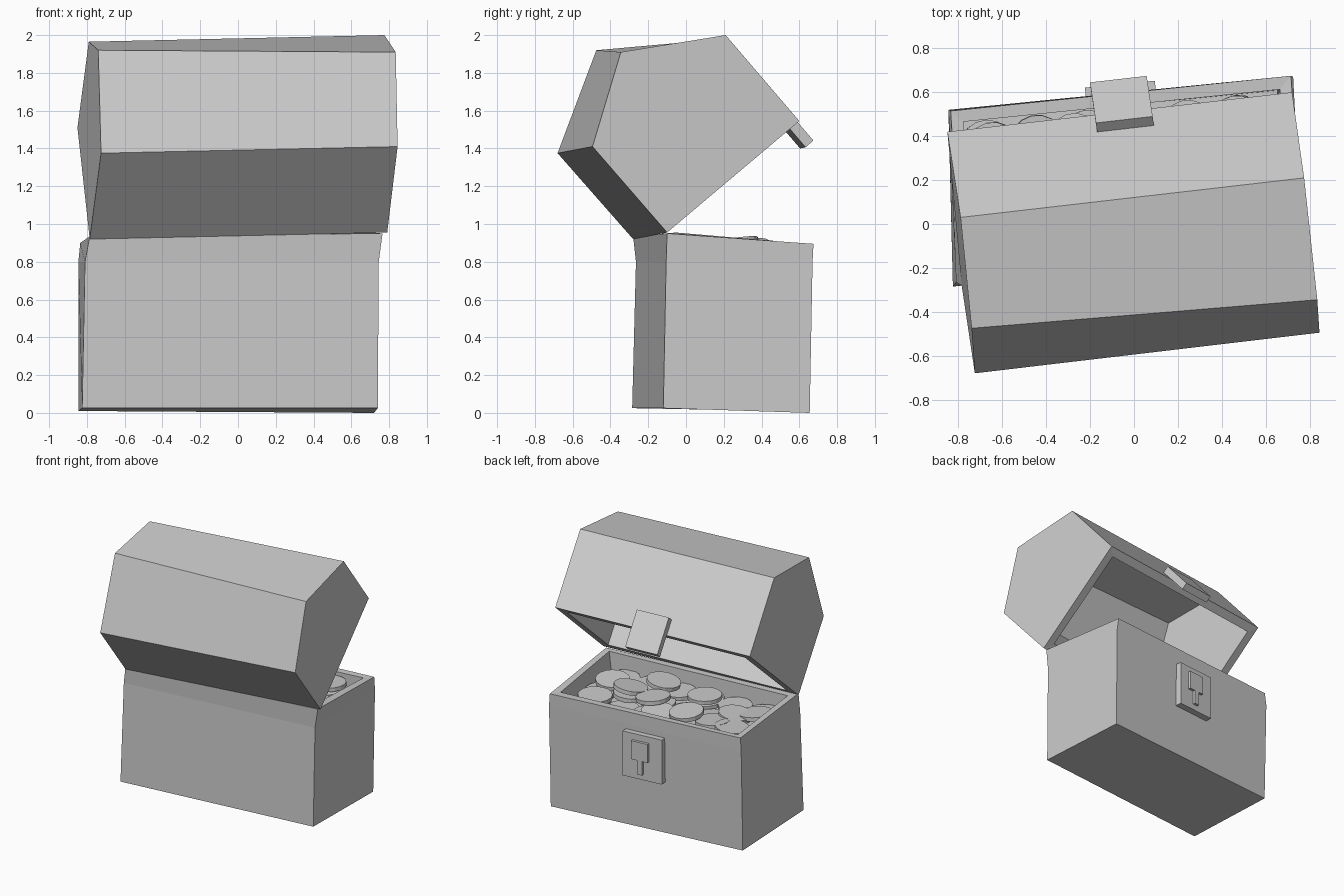
import bpy, bmesh, math, random
from mathutils import Vector, Matrix

random.seed(4)
if "Cube" in bpy.data.objects:
    bpy.data.objects.remove(bpy.data.objects["Cube"])

grey = bpy.data.materials.new("plain_grey")
grey.use_nodes = True
colour = (0.6, 0.6, 0.6, 1)
grey.diffuse_color = colour
grey.node_tree.nodes["Principled BSDF"].inputs["Base Color"].default_value = colour


def finish(name, bm, thickness=0):
    bmesh.ops.recalc_face_normals(bm, faces=bm.faces)
    mesh = bpy.data.meshes.new(name)
    bm.to_mesh(mesh)
    bm.free()
    mesh.materials.append(grey)
    obj = bpy.data.objects.new(name, mesh)
    bpy.context.collection.objects.link(obj)
    if thickness:
        shell = obj.modifiers.new("wall", "SOLIDIFY")
        shell.thickness = thickness
        shell.offset = -1
        shell.use_even_offset = True
    return obj


def block(name, origin, axes, lo, hi):
    """Box spanning lo..hi along three given axes."""
    bm = bmesh.new()
    bmesh.ops.create_cube(bm, size=1)
    for v in bm.verts:
        p = [l + (c + 0.5) * (h - l) for l, h, c in zip(lo, hi, v.co)]
        v.co = Vector(origin) + sum((a * t for a, t in zip(axes, p)), Vector())
    return finish(name, bm)


# Chest body: three rings of corners, open at the top
rings = [
    [(.74, -.12, .025), (-.825, -.285, .025), (-.845, .5, .01), (.72, .655, 0)],
    [(.745, -.105, .8), (-.81, -.265, .8), (-.845, .52, .8), (.725, .67, .8)],
    [(.765, -.1, .95), (-.785, -.28, .935), (-.835, .515, .9), (.715, .675, .895)],
]
bm = bmesh.new()
loops = [[bm.verts.new(p) for p in ring] for ring in rings]
bm.faces.new(loops[0])
for low, high in zip(loops, loops[1:]):
    for i in range(4):
        j = (i + 1) % 4
        bm.faces.new((low[i], low[j], high[j], high[i]))
finish("chest_body", bm, 0.055)

# Lid: two five-sided ends joined by panels, open between hinge and front lip
left_end = [(.79, -.1, .955), (.845, -.495, 1.41), (.835, -.345, 1.91),
            (.775, .21, 2), (.72, .6, 1.545)]
right_end = [(-.785, -.28, .92), (-.725, -.68, 1.375), (-.74, -.475, 1.92),
             (-.79, .03, 1.965), (-.85, .42, 1.51)]
bm = bmesh.new()
a = [bm.verts.new(p) for p in left_end]
b = [bm.verts.new(p) for p in right_end]
bm.faces.new(a)
bm.faces.new(b)
for i in range(4):
    bm.faces.new((a[i], a[i + 1], b[i + 1], b[i]))
finish("lid", bm, 0.065)

# Lid clasp, laid on the front panel and hanging past its lip
lip = (Vector(left_end[4]) + Vector(right_end[4])) / 2
ridge = (Vector(left_end[3]) + Vector(right_end[3])) / 2
along = (Vector(left_end[4]) - Vector(right_end[4])).normalized()
down = (lip - ridge).normalized()
out = down.cross(along).normalized()
if out.y < 0:
    out = -out
block("lid_clasp", lip + along * .015, (along, down, out),
      (-.13, -.12, 0), (.13, .165, .055))

# Lock plate and keyhole on the front panel of the body
side = Vector((1.565, .155, 0)).normalized()
face_out = Vector((-side.y, side.x, 0))
up = Vector((0, 0, 1))
lock_axes = (side, up, face_out)
lock_at = (-.06, .592, .585)
block("lock_plate", lock_at, lock_axes, (-.16, -.175, -.02), (.16, .175, .045))
block("keyhole_head", lock_at, lock_axes, (-.055, -.02, .04), (.08, .125, .066))
block("keyhole_stem", lock_at, lock_axes, (-.01, -.13, .04), (.03, -.02, .066))

# Bed under the treasure
block("coin_bed", (-.05, .2, 0), lock_axes, (-.74, .7, -.35), (.74, .78, .35))


def coin(name, x, y, z, tilt):
    bm = bmesh.new()
    place = (Matrix.Translation((x, y, z))
             @ Matrix.Rotation(random.uniform(0, math.tau), 4, "Z")
             @ Matrix.Rotation(tilt, 4, "X"))
    bmesh.ops.create_cone(bm, cap_ends=True, segments=16, radius1=.125,
                          radius2=.125, depth=.03, matrix=place)
    finish(name, bm)


# Upper coins
spots = [(.52, .17), (.47, .46), (.3, .26), (.16, .05), (.07, .31), (-.22, .08),
         (-.06, .43), (-.27, .38), (-.53, .14), (-.64, .05), (-.46, .33), (-.64, .34)]
for n, (x, y) in enumerate(spots):
    middle = abs(x) < .35 and y < .4
    coin(f"upper_coin_{n}", x, y, .9 if middle else .86, random.uniform(-.2, .2))

# Lower coins in staggered rows
for row in range(3):
    for col in range(6):
        s = -.6 + col * .23 + (row % 2) * .05
        p = Vector((-.05, .2, 0)) + side * s + face_out * (row - 1) * .21
        coin(f"lower_coin_{row}_{col}", p.x, p.y, .81 + random.uniform(-.01, .02),
             random.uniform(-.12, .12))
